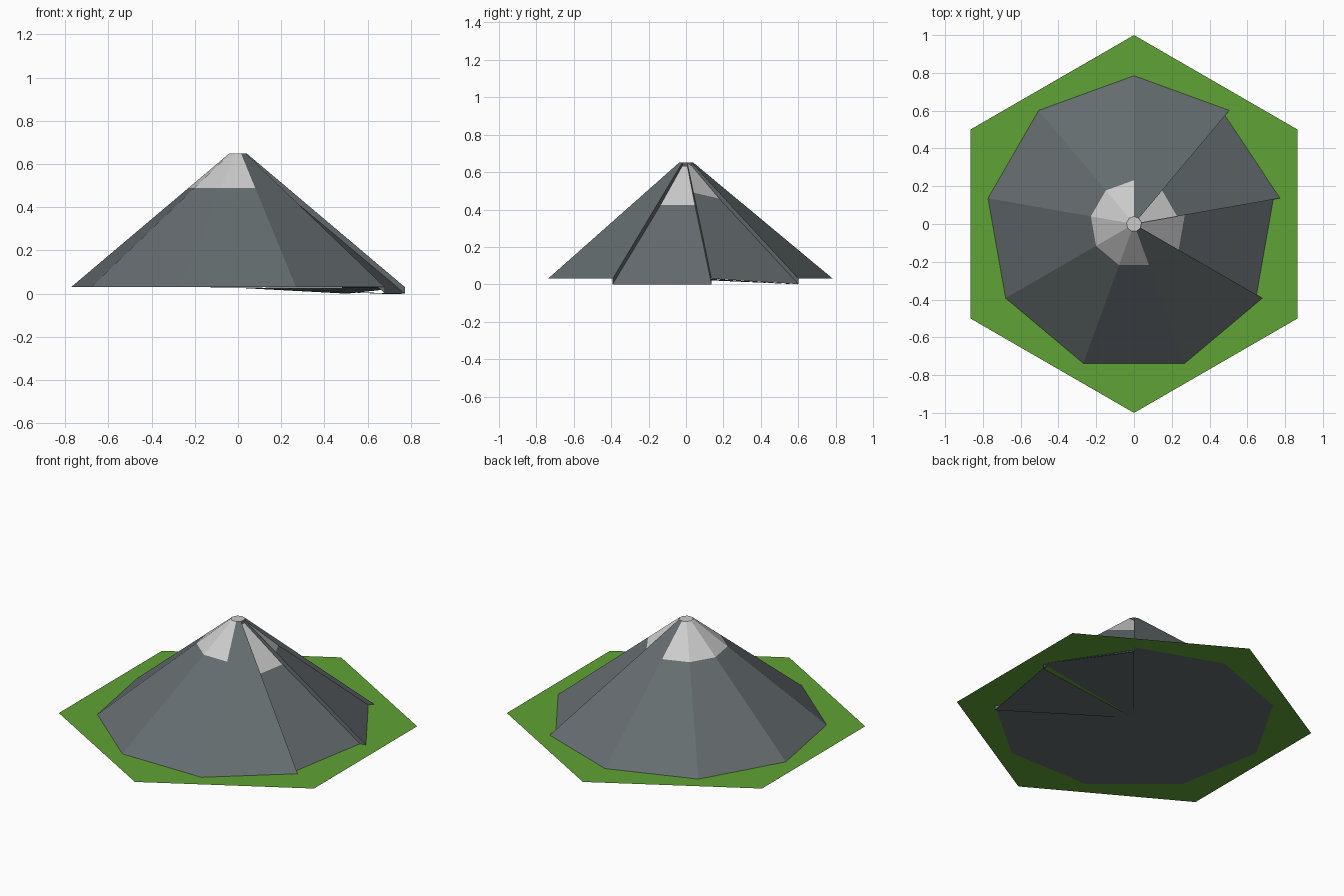
import bpy, bmesh, math
from mathutils import Vector

if "Cube" in bpy.data.objects:
    bpy.data.objects.remove(bpy.data.objects["Cube"])

def material(name, rgb):
    m = bpy.data.materials.new(name)
    m.diffuse_color = (*rgb, 1)
    m.use_nodes = True
    m.node_tree.nodes["Principled BSDF"].inputs["Base Color"].default_value = m.diffuse_color
    return m

ROCK = material("rock", (0.13, 0.152, 0.16))
SNOW = material("snow", (0.62, 0.62, 0.62))
GRASS = material("grass", (0.115, 0.36, 0.035))

def make_object(name, bm, mats):
    me = bpy.data.meshes.new(name)
    bm.to_mesh(me)
    bm.free()
    for m in mats:
        me.materials.append(m)
    ob = bpy.data.objects.new(name, me)
    bpy.context.collection.objects.link(ob)
    return ob

GROUND = 0.03
PEAK_Z, PEAK_R, BASE_R = 0.65, 0.04, 0.785

# Hexagonal grass tile, a single flat sheet
bm = bmesh.new()
bm.faces.new([bm.verts.new((math.cos(a), math.sin(a), GROUND))
              for a in (math.radians(30 + 60 * i) for i in range(6))])
make_object("grass_tile", bm, [GRASS])

# Nine-sided mountain; a few sides are sunk below their neighbours
def cone_point(deg, r, drop):
    a = math.radians(deg)
    z = PEAK_Z - (PEAK_Z - GROUND) * (r - PEAK_R) / (BASE_R - PEAK_R)
    return Vector((r * math.cos(a), r * math.sin(a), z - drop))

N = 9
drops = {0: (0, 0.029), 8: (0.03, 0.03)}    # sunk at start / end edge
snow_radius = {8: 0.273}
bare = {1, 7}                               # sides without snow

def edge(side, end):
    """Base, snow line and top points of one border of a side."""
    deg = 10 + 40 * (side + end)
    d = drops.get(side, (0, 0))[end]
    return [cone_point(deg, BASE_R, d),
            cone_point(deg, snow_radius.get(side, 0.232), d * 1.1),
            cone_point(deg, PEAK_R, d * 0.6)]

bm = bmesh.new()

def face(points, mat=0):
    f = bm.faces.new([bm.verts.new(p) for p in points])
    f.material_index = mat

foot = Vector((0, 0, GROUND - 0.003))
for s in range(N):
    a, b = edge(s, 0), edge(s, 1)
    face([a[0], b[0], b[1], a[1]])                              # slope
    face([a[1], b[1], b[2], a[2]], 0 if s in bare else 1)       # cap
    lift = Vector((0, 0, -0.001))
    face([b[0] + lift, a[0] + lift, foot])                      # underside
    # step wall to the next side, where the heights differ
    n = edge((s + 1) % N, 0)
    if abs(b[0].z - n[0].z) > 0.001:
        for i in (0, 1):
            face([b[i], n[i], n[i + 1], b[i + 1]])

# Flat summit
face([cone_point(10 + 40 * i, PEAK_R, 0) for i in range(N)], 1)
bmesh.ops.remove_doubles(bm, verts=bm.verts, dist=0.0003)
make_object("mountain", bm, [ROCK, SNOW])
